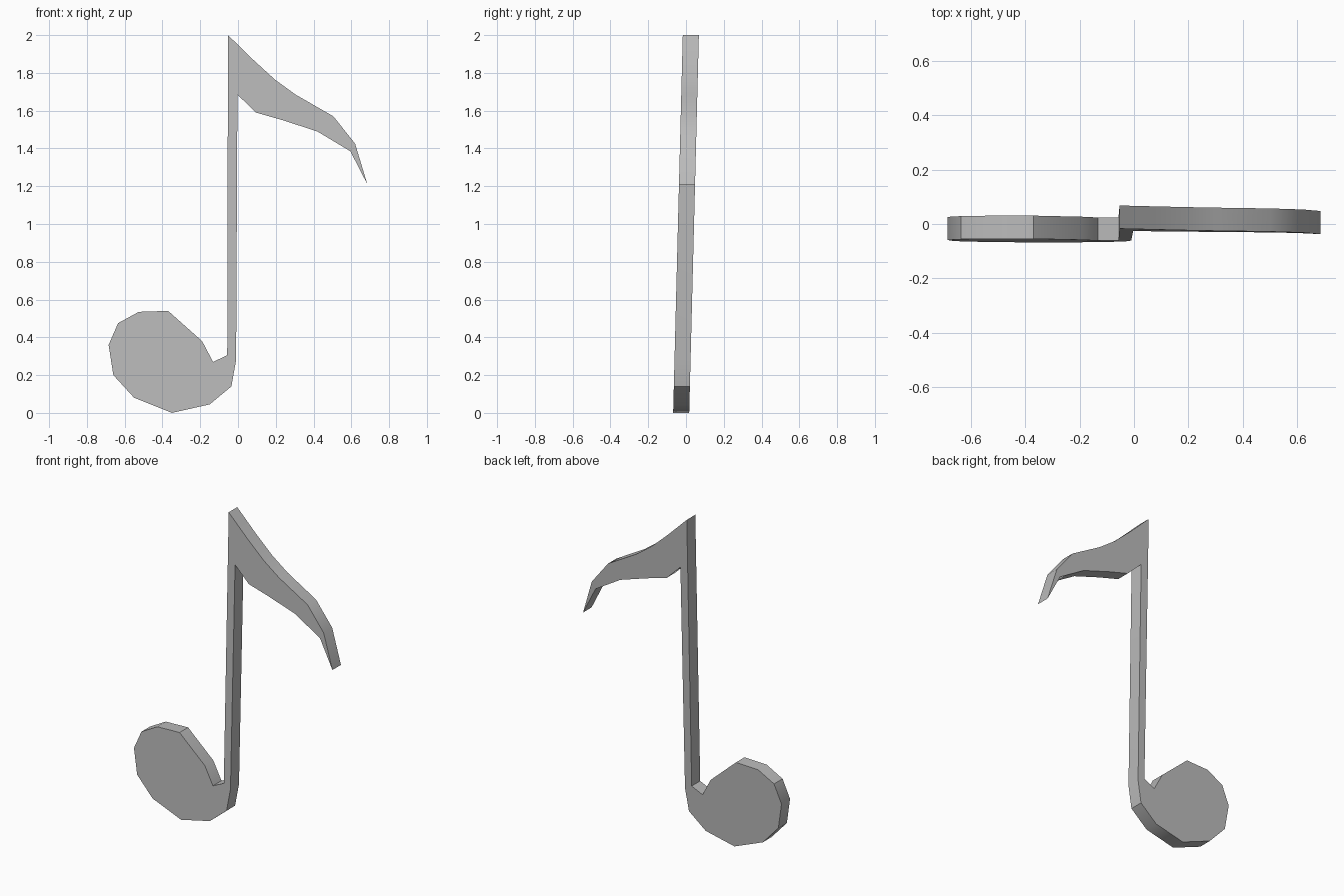
import bpy, bmesh, math
from mathutils import Vector

cube = bpy.data.objects.get("Cube")
if cube:
    bpy.data.objects.remove(cube, do_unlink=True)

THICKNESS = 0.085
FRONT_Y = -0.068   # front face at the base
LEAN = 0.0255      # backward lean per unit of height

grey = bpy.data.materials.new("grey")
grey.use_nodes = True
colour = (0.5, 0.5, 0.5, 1)
grey.diffuse_color = colour
grey.node_tree.nodes["Principled BSDF"].inputs["Base Color"].default_value = colour

# Outline (x, z), anticlockwise seen from the front
flag_top = [(0.685, 1.21), (0.62, 1.425), (0.505, 1.57), (0.305, 1.685),
            (0.195, 1.765), (0.08, 1.87), (-0.053, 2.0)]
stem_left = [(-0.057, 0.305)]
head = [(-0.132, 0.27), (-0.19, 0.38), (-0.37, 0.54), (-0.525, 0.535),
        (-0.635, 0.475), (-0.685, 0.36), (-0.66, 0.2), (-0.55, 0.08),
        (-0.35, 0.0), (-0.15, 0.045), (-0.035, 0.14), (-0.01, 0.28)]
flag_bottom = [(-0.003, 1.685), (0.095, 1.59), (0.235, 1.55),
               (0.42, 1.49), (0.595, 1.385)]
outline = flag_top + stem_left + head + flag_bottom

# Extrude the outline straight back from its leaning front face
bm = bmesh.new()
front = bm.faces.new([bm.verts.new((x, FRONT_Y + LEAN * z, z)) for x, z in outline])
ext = bmesh.ops.extrude_face_region(bm, geom=[front], use_keep_orig=True)
moved = [g for g in ext["geom"] if isinstance(g, bmesh.types.BMVert)]
bmesh.ops.translate(bm, verts=moved, vec=Vector((0, THICKNESS, 0)))
bmesh.ops.recalc_face_normals(bm, faces=bm.faces)
bmesh.ops.triangulate(bm, faces=[f for f in bm.faces if len(f.verts) > 4])

mesh = bpy.data.meshes.new("music_note")
bm.to_mesh(mesh)
bm.free()
mesh.materials.append(grey)
note = bpy.data.objects.new("music_note", mesh)
bpy.context.collection.objects.link(note)

# Soften the shallow bends, keep the rims crisp
bpy.ops.object.select_all(action="DESELECT")
note.select_set(True)
bpy.context.view_layer.objects.active = note
bpy.ops.object.shade_smooth_by_angle(angle=math.radians(35))
